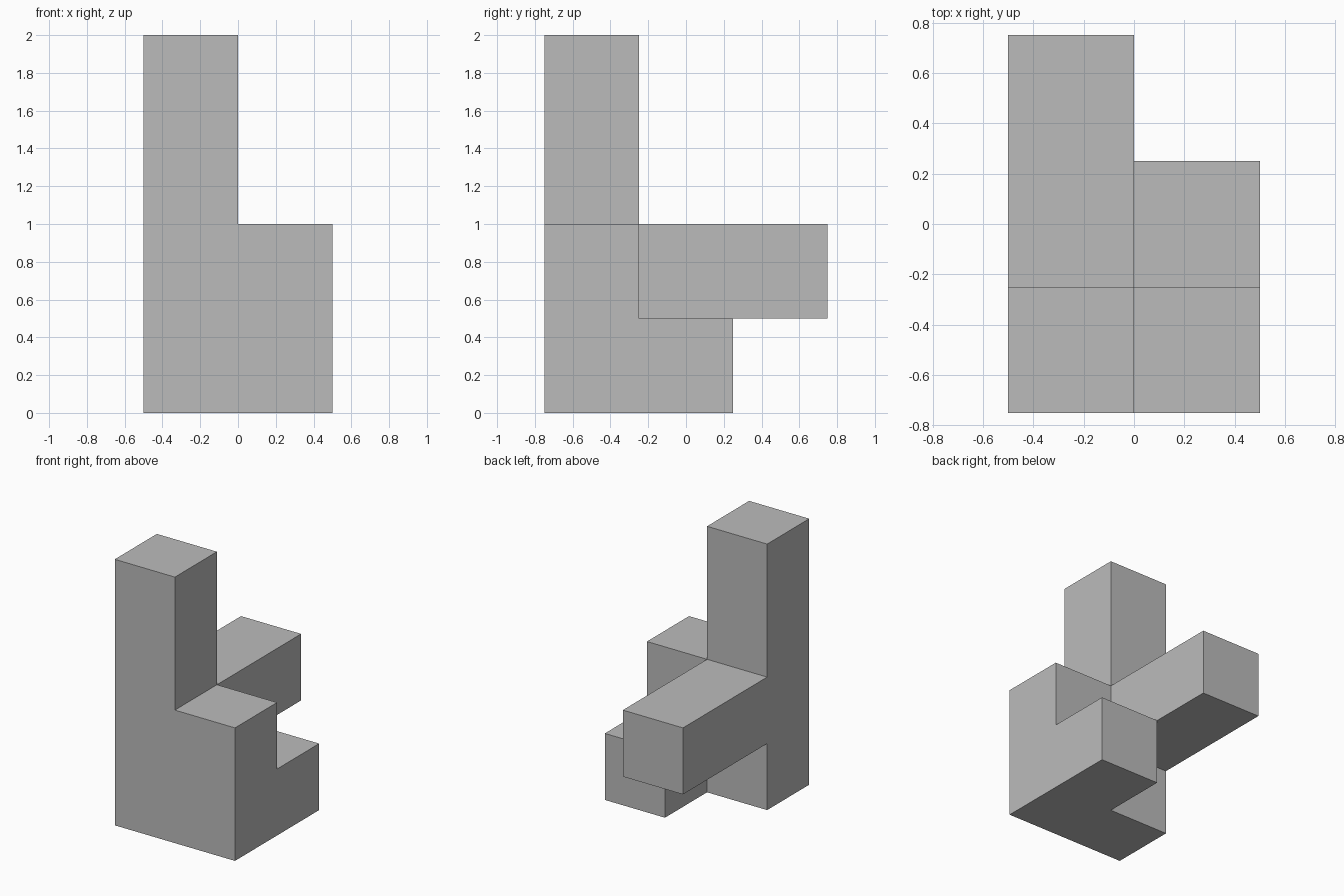
import bpy
import bmesh

cube = bpy.data.objects.get("Cube")
if cube:
    bpy.data.objects.remove(cube, do_unlink=True)

UNIT = 0.5

# Single grey material
grey = bpy.data.materials.new("plain_grey")
grey.use_nodes = True
colour = (0.5, 0.5, 0.5, 1.0)
grey.diffuse_color = colour
grey.node_tree.nodes["Principled BSDF"].inputs["Base Color"].default_value = colour

# Unit cells (x, y, z) of the interlocking block piece
column = {(0, 0, z) for z in range(4)}
side_stub = {(1, 0, z) for z in range(2)}
foot = {(1, 1, 0)}
beam = {(0, y, 1) for y in (1, 2)}
cells = column | side_stub | foot | beam

# Outer skin: a quad wherever a cell has no neighbour
bm = bmesh.new()
for cell in sorted(cells):
    for axis in range(3):
        for side in (0, 1):
            neighbour = list(cell)
            neighbour[axis] += 2 * side - 1
            if tuple(neighbour) in cells:
                continue
            u, v = (axis + 1) % 3, (axis + 2) % 3
            ring = []
            for du, dv in ((0, 0), (1, 0), (1, 1), (0, 1)):
                p = list(cell)
                p[axis] += side
                p[u] += du
                p[v] += dv
                ring.append(bm.verts.new(((p[0] - 1) * UNIT,
                                          (p[1] - 1.5) * UNIT,
                                          p[2] * UNIT)))
            bm.faces.new(ring if side else ring[::-1])

# Weld the cells and merge flat regions into single faces
bmesh.ops.remove_doubles(bm, verts=bm.verts, dist=0.001)
bmesh.ops.dissolve_limit(bm, angle_limit=0.01, verts=bm.verts, edges=bm.edges)

mesh = bpy.data.meshes.new("block_piece")
bm.to_mesh(mesh)
bm.free()
mesh.materials.append(grey)
piece = bpy.data.objects.new("block_piece", mesh)
bpy.context.collection.objects.link(piece)
